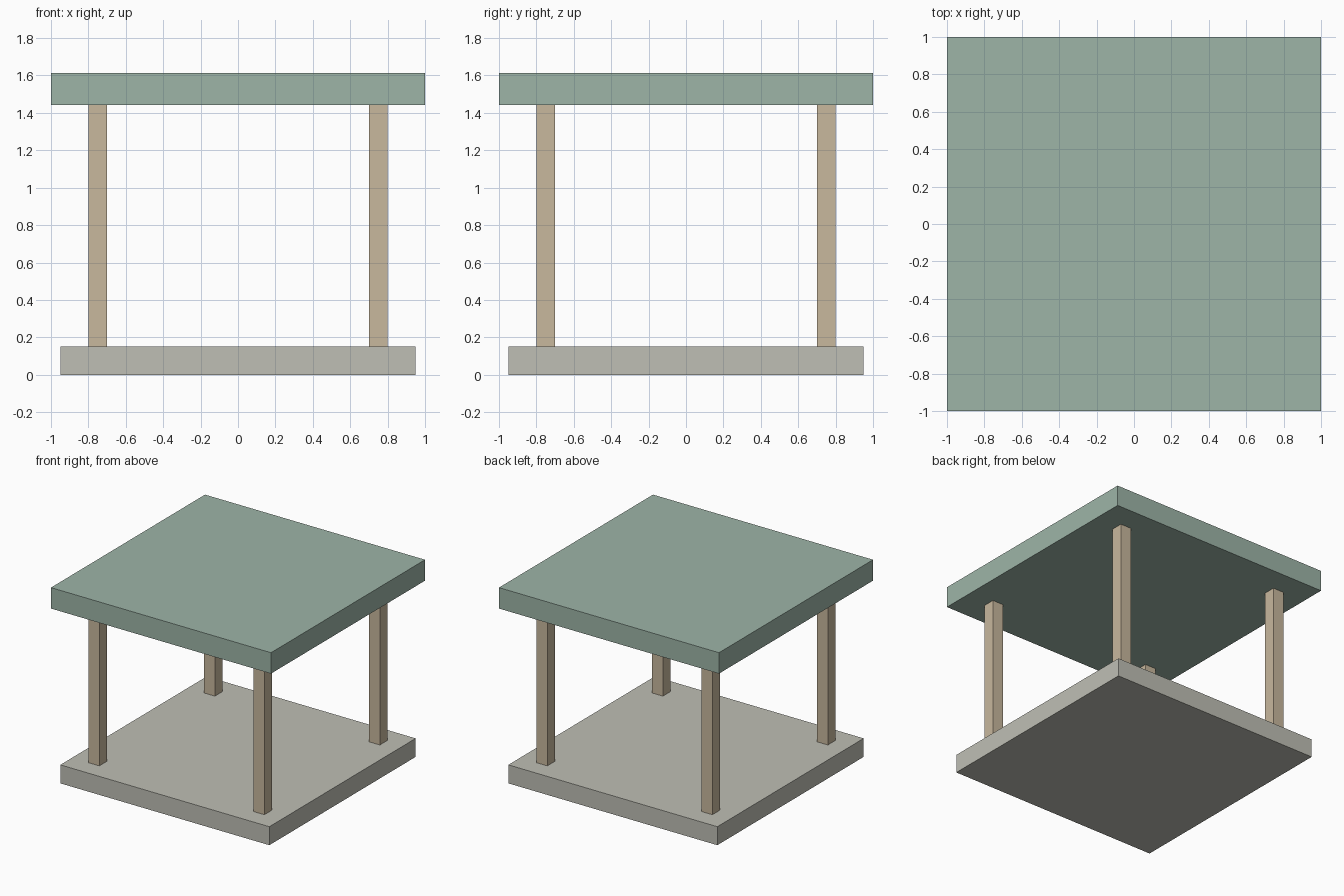
import bpy

if "Cube" in bpy.data.objects:
    bpy.data.objects.remove(bpy.data.objects["Cube"])


def material(name, color):
    m = bpy.data.materials.new(name)
    m.diffuse_color = (*color, 1)
    m.use_nodes = True
    m.node_tree.nodes["Principled BSDF"].inputs["Base Color"].default_value = m.diffuse_color
    return m


def box(name, x, y, z0, z1, width, mat):
    bpy.ops.mesh.primitive_cube_add(size=1, location=(x, y, (z0 + z1) / 2))
    ob = bpy.context.object
    ob.name = name
    ob.scale = (width, width, z1 - z0)
    bpy.ops.object.transform_apply(location=False, rotation=False, scale=True)
    ob.data.materials.append(mat)
    return ob


stone = material("stone", (0.52, 0.52, 0.46))
wood = material("wood", (0.58, 0.48, 0.34))
green = material("green", (0.34, 0.46, 0.39))

BASE_TOP, ROOF_BOTTOM, ROOF_TOP = 0.152, 1.442, 1.614

# Floor slab and flat roof
box("base", 0, 0, 0, BASE_TOP, 1.9, stone)
box("roof", 0, 0, ROOF_BOTTOM, ROOF_TOP, 2.0, green)

# Four corner posts
for side, x in (("left", -0.75), ("right", 0.75)):
    for end, y in (("front", -0.75), ("back", 0.75)):
        box(f"{end}_{side}_post", x, y, BASE_TOP, ROOF_BOTTOM, 0.097, wood)
